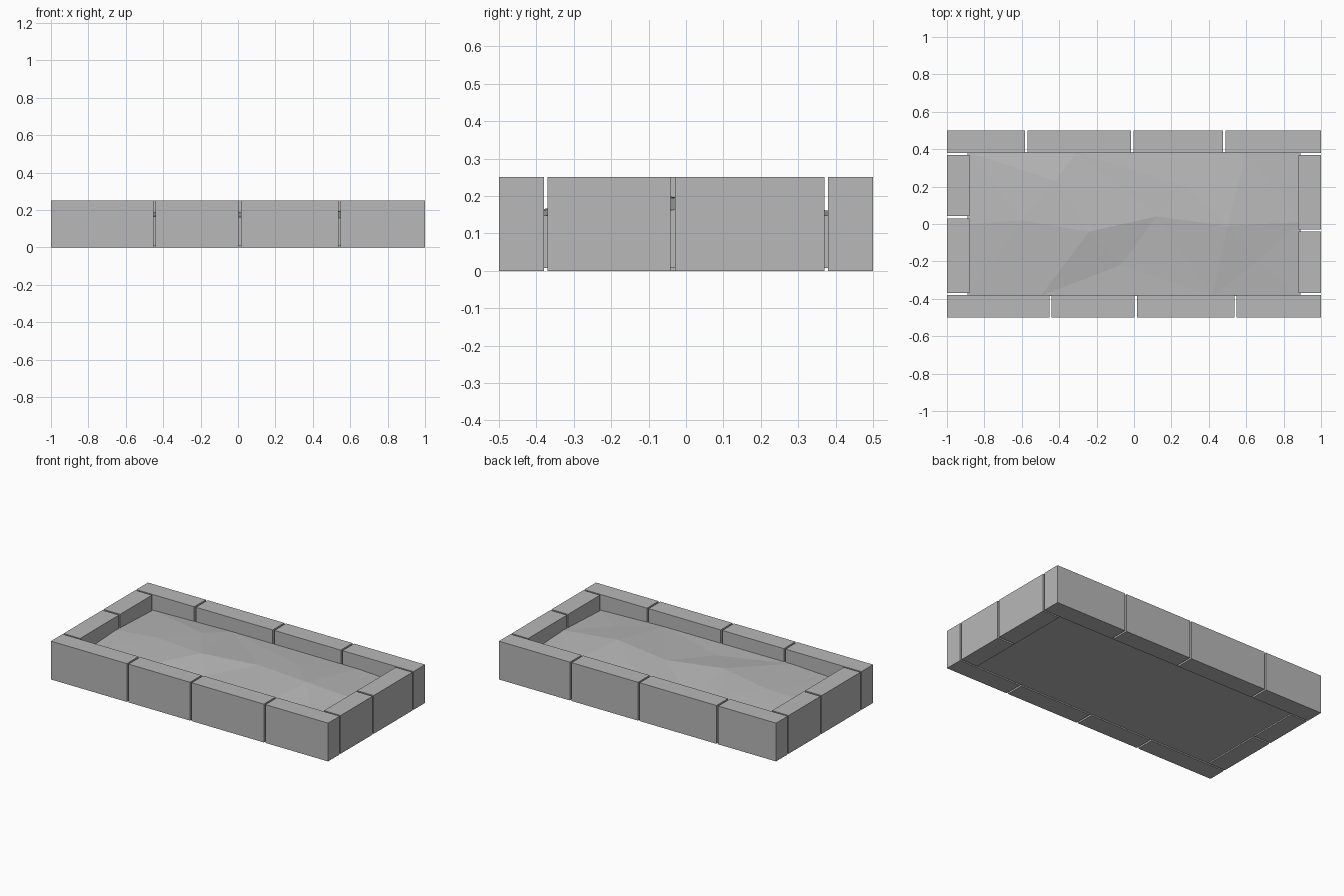
import bpy
import bmesh
from mathutils import Vector
from mathutils.geometry import delaunay_2d_cdt

cube = bpy.data.objects.get("Cube")
if cube:
    bpy.data.objects.remove(cube, do_unlink=True)

# Single stone colour
stone = bpy.data.materials.new("stone_grey")
stone.use_nodes = True
GREY = (0.48, 0.48, 0.48, 1)
stone.diffuse_color = GREY
stone.node_tree.nodes["Principled BSDF"].inputs["Base Color"].default_value = GREY

HEIGHT = 0.25
WALL = 0.12
GAP = 0.012


def finish(name, bm):
    bmesh.ops.recalc_face_normals(bm, faces=bm.faces[:])
    mesh = bpy.data.meshes.new(name)
    bm.to_mesh(mesh)
    bm.free()
    mesh.materials.append(stone)
    obj = bpy.data.objects.new(name, mesh)
    bpy.context.collection.objects.link(obj)
    return obj


def block(name, x0, x1, y0, y1):
    bm = bmesh.new()
    bmesh.ops.create_cube(bm, size=1)
    bmesh.ops.scale(bm, vec=(x1 - x0, y1 - y0, HEIGHT), verts=bm.verts)
    bmesh.ops.translate(bm, vec=((x0 + x1) / 2, (y0 + y1) / 2, HEIGHT / 2), verts=bm.verts)
    finish(name, bm)


def spans(start, joints, end):
    """Split a run into block extents, leaving a gap at each joint."""
    lows = [start] + [j + GAP / 2 for j in joints]
    highs = [j - GAP / 2 for j in joints] + [end]
    return list(zip(lows, highs))


# Long walls at front and back
for side, joints, y0 in (("front", (-0.446, 0.01, 0.542), -0.5),
                         ("back", (-0.576, -0.01, 0.482), 0.5 - WALL)):
    for i, (a, b) in enumerate(spans(-1, joints, 1)):
        block(f"{side}_block_{i + 1}", a, b, y0, y0 + WALL)

# Short walls at the ends
for side, joint, x0 in (("right", 0.036, -1), ("left", -0.035, 1 - WALL)):
    for i, (a, b) in enumerate(spans(-0.37, (joint,), 0.37)):
        block(f"{side}_block_{i + 1}", x0, x0 + WALL, a, b)

# Uneven filling: rim first in order around, then inner bumps
BX, BY, BASE = 0.89, 0.385, 0.008
rim = [(-BX, -BY, 0.147), (-0.5, -BY, 0.165), (0.42, -BY, 0.162), (BX, -BY, 0.147),
       (BX, 0.01, 0.165), (BX, BY, 0.147), (0.6, BY, 0.16), (-0.31, BY, 0.16),
       (-BX, BY, 0.147), (-BX, 0, 0.163)]
bumps = [(-0.6, 0.02, 0.182), (-0.24, -0.04, 0.198), (0.12, 0.04, 0.187),
         (0.5, -0.01, 0.198), (-0.42, 0.23, 0.18), (0.28, 0.2, 0.18),
         (-0.07, -0.22, 0.168), (0.66, -0.2, 0.17)]
points = rim + bumps
n = len(rim)
edges = [(i, (i + 1) % n) for i in range(n)]
edges += [(n + i, n + i + 1) for i in range(3)]
flat, _, faces, _, _, _ = delaunay_2d_cdt([Vector(p[:2]) for p in points], edges, [], 1, 1e-5)

bm = bmesh.new()
verts = []
for v in flat:
    z = min(points, key=lambda p: (Vector(p[:2]) - v).length)[2]
    verts.append(bm.verts.new((v.x, v.y, z)))
for f in faces:
    bm.faces.new([verts[i] for i in f])
# Skirt and flat underside
boundary = [e for e in bm.edges if e.is_boundary]
skirt = bmesh.ops.extrude_edge_only(bm, edges=boundary)["geom"]
for v in skirt:
    if isinstance(v, bmesh.types.BMVert):
        v.co.z = BASE
bmesh.ops.holes_fill(bm, edges=[e for e in bm.edges if e.is_boundary])
finish("filling", bm)
